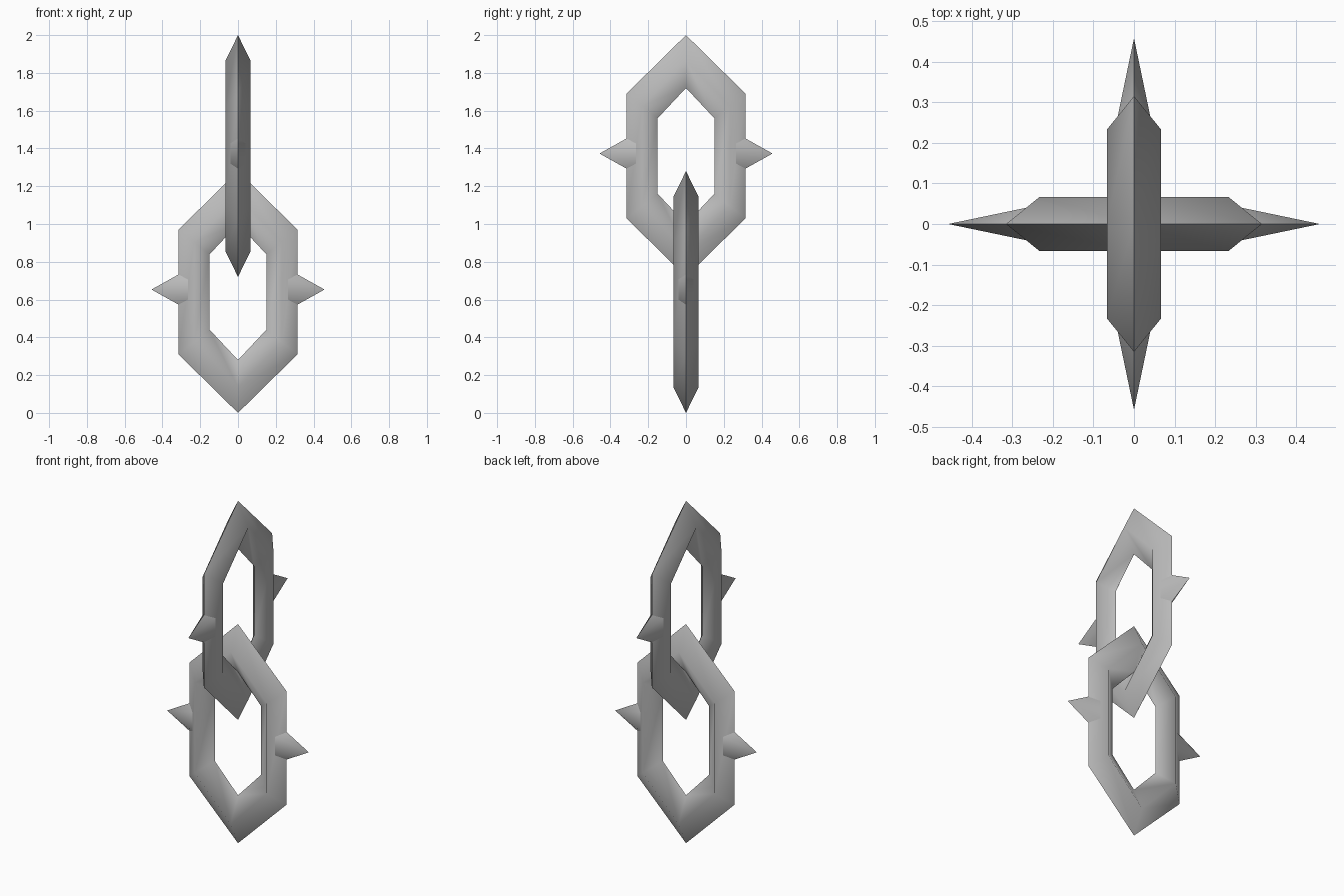
import bpy
import bmesh
from math import radians, sin, cos, pi
from mathutils import Matrix, Vector

cube = bpy.data.objects.get("Cube")
if cube:
    bpy.data.objects.remove(cube, do_unlink=True)

steel = bpy.data.materials.new("grey steel")
steel.use_nodes = True
GREY = (0.5, 0.5, 0.5, 1)
steel.diffuse_color = GREY
steel.node_tree.nodes["Principled BSDF"].inputs["Base Color"].default_value = GREY


def finish(name, bm, turn, z):
    """Turn the part about z, lift it into place and smooth it."""
    bmesh.ops.recalc_face_normals(bm, faces=bm.faces)
    mesh = bpy.data.meshes.new(name)
    bm.transform(Matrix.Translation((0, 0, z)) @ Matrix.Rotation(turn, 4, "Z"))
    bm.to_mesh(mesh)
    bm.free()
    mesh.materials.append(steel)
    obj = bpy.data.objects.new(name, mesh)
    bpy.context.collection.objects.link(obj)
    bpy.ops.object.select_all(action="DESELECT")
    obj.select_set(True)
    bpy.context.view_layer.objects.active = obj
    bpy.ops.object.shade_smooth_by_angle(angle=radians(90))


def hexagon(bm, tip, half_width, shoulder, y):
    """Upright six-cornered ring of vertices."""
    outline = [(0, tip), (half_width, shoulder), (half_width, -shoulder),
               (0, -tip), (-half_width, -shoulder), (-half_width, shoulder)]
    return [bm.verts.new((x, y, z)) for x, z in outline]


def add_link(name, turn, z):
    """Hexagonal ring with a diamond cross-section."""
    bm = bmesh.new()
    rings = [hexagon(bm, 0.64, 0.315, 0.33, 0),
             hexagon(bm, 0.503, 0.2325, 0.265, -0.067),
             hexagon(bm, 0.36, 0.15, 0.2, 0),
             hexagon(bm, 0.503, 0.2325, 0.265, 0.067)]
    for r, ring in enumerate(rings):
        other = rings[(r + 1) % 4]
        for i in range(6):
            j = (i + 1) % 6
            bm.faces.new((ring[i], ring[j], other[j], other[i]))
    finish(name, bm, turn, z)


def add_spike(name, turn, z):
    """Flattened cone pointing sideways, with its base inside the link."""
    bm = bmesh.new()
    apex = bm.verts.new((0.458, 0, 0))
    base = [bm.verts.new((0.25, 0.05 * sin(i * pi / 3), 0.116 * cos(i * pi / 3)))
            for i in range(6)]
    for i in range(6):
        bm.faces.new((base[i], base[(i + 1) % 6], apex))
    bm.faces.new(base)
    finish(name, bm, turn, z)


# Two interlocked links, each with a spike on both sides
for label, turn, z in (("lower", 0, 0.64), ("upper", pi / 2, 1.36)):
    add_link(label + "_link", turn, z)
    for side, flip in (("first", 0), ("second", pi)):
        add_spike(f"{label}_{side}_spike", turn + flip, z + 0.013)
